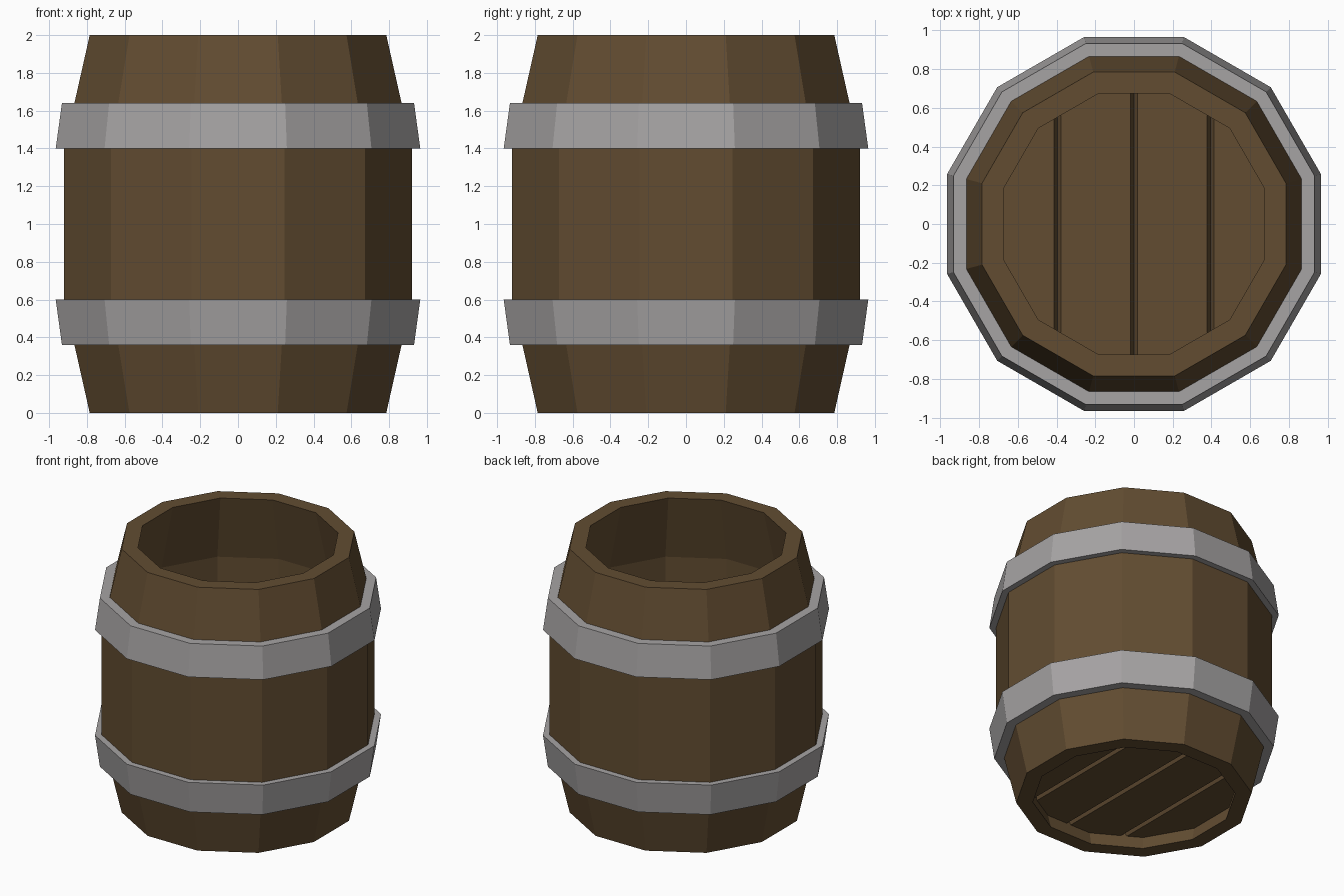
import bpy, bmesh, math

if "Cube" in bpy.data.objects:
    bpy.data.objects.remove(bpy.data.objects["Cube"])

SIDES = 12


def material(name, rgb):
    m = bpy.data.materials.new(name)
    m.diffuse_color = (*rgb, 1)
    m.use_nodes = True
    m.node_tree.nodes["Principled BSDF"].inputs["Base Color"].default_value = m.diffuse_color
    return m


wood = material("brown wood", (0.122, 0.073, 0.031))
iron = material("grey iron", (0.381, 0.367, 0.369))


def finish(name, bm, mat):
    bmesh.ops.recalc_face_normals(bm, faces=bm.faces[:])
    mesh = bpy.data.meshes.new(name)
    bm.to_mesh(mesh)
    bm.free()
    mesh.materials.append(mat)
    ob = bpy.data.objects.new(name, mesh)
    bpy.context.collection.objects.link(ob)
    return ob


def ring_of(bm, apothem, z):
    # twelve-sided ring with flats facing the axes
    r = apothem / math.cos(math.pi / SIDES)
    return [bm.verts.new((r * math.cos((i + 0.5) * 2 * math.pi / SIDES),
                          r * math.sin((i + 0.5) * 2 * math.pi / SIDES), z))
            for i in range(SIDES)]


def lathe(name, profile, mat):
    # closed (apothem, z) profile turned around z
    bm = bmesh.new()
    rings = [ring_of(bm, a, z) for a, z in profile]
    for k, lo in enumerate(rings):
        hi = rings[(k + 1) % len(rings)]
        for i in range(SIDES):
            j = (i + 1) % SIDES
            bm.faces.new((lo[i], lo[j], hi[j], hi[i]))
    return finish(name, bm, mat)


# Barrel wall: bulging outside, hollow inside
lathe("barrel_wall", [(0.785, 0), (0.92, 0.6), (0.92, 1.4), (0.785, 2),
                      (0.675, 2), (0.79, 1.5), (0.79, 0.5), (0.675, 0)], wood)

# Metal hoops
lathe("lower_hoop", [(0.932, 0.36), (0.965, 0.6), (0.90, 0.6), (0.845, 0.36)], iron)
lathe("upper_hoop", [(0.932, 1.64), (0.965, 1.4), (0.90, 1.4), (0.845, 1.64)], iron)

# Plank floor with grooves on both sides
LOW, HIGH, DEPTH, HALF = 0.10, 0.20, 0.04, 0.018
bm = bmesh.new()
bottom, top = ring_of(bm, 0.70, LOW), ring_of(bm, 0.70, HIGH)
bm.faces.new(bottom)
bm.faces.new(top)
for i in range(SIDES):
    j = (i + 1) % SIDES
    bm.faces.new((bottom[i], bottom[j], top[j], top[i]))
for groove in (-0.395, 0, 0.395):
    for x in (groove - HALF, groove, groove + HALF):
        bmesh.ops.bisect_plane(bm, geom=bm.verts[:] + bm.edges[:] + bm.faces[:],
                               plane_co=(x, 0, 0), plane_no=(1, 0, 0))
    for v in bm.verts:
        if abs(v.co.x - groove) < 1e-4:
            v.co.z += DEPTH if v.co.z < (LOW + HIGH) / 2 else -DEPTH
finish("plank_floor", bm, wood)
